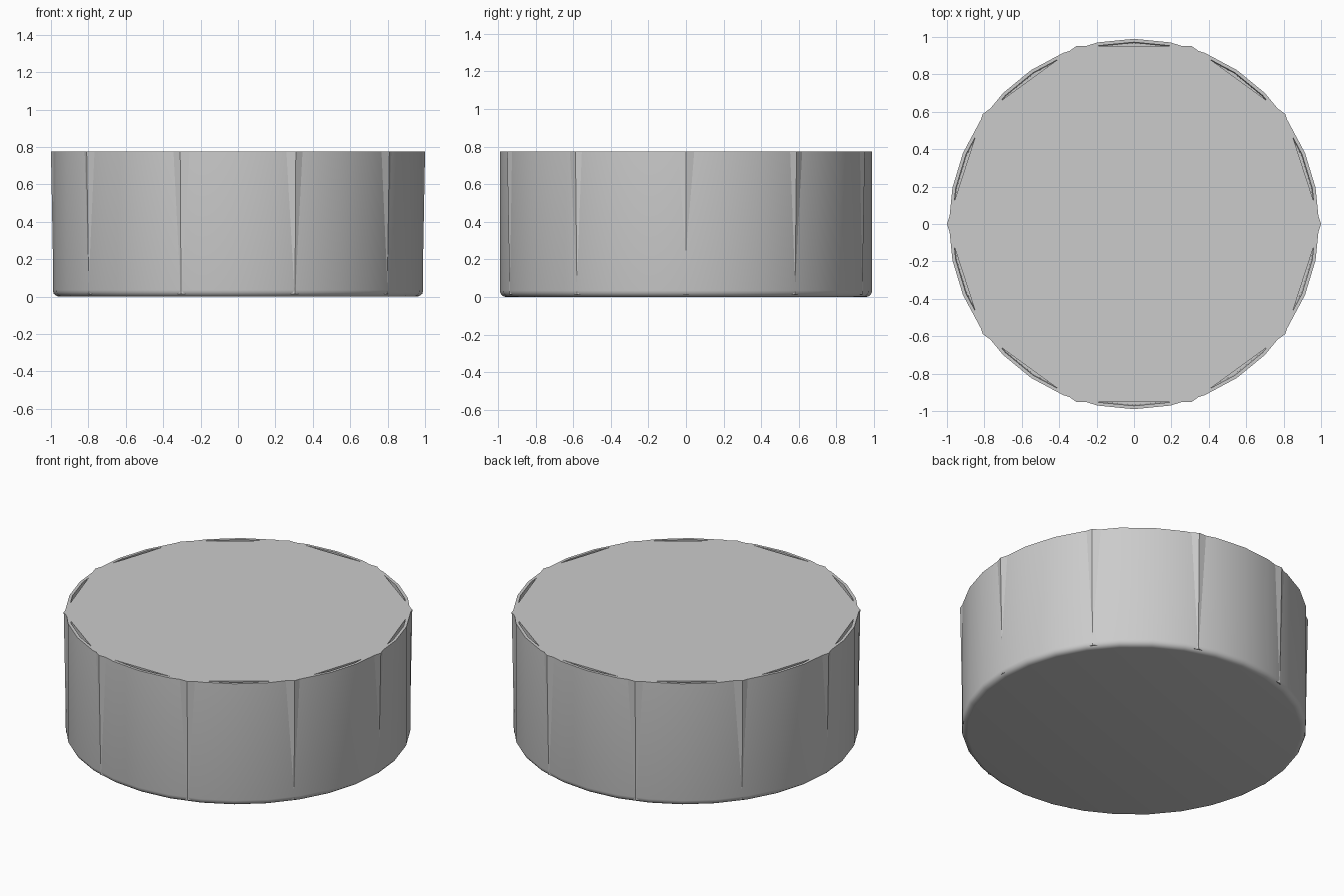
import bpy, bmesh
from math import sin, cos, tau, pi, radians

if "Cube" in bpy.data.objects:
    bpy.data.objects.remove(bpy.data.objects["Cube"])


def lathe(name, profile, sides):
    """Revolve (radius, z) points around z; zero radius becomes a flat cap."""
    bm = bmesh.new()
    rings = []
    for r, z in profile:
        if r > 0:
            rings.append([bm.verts.new((r * cos(tau * i / sides), r * sin(tau * i / sides), z))
                          for i in range(sides)])
    for a, b in zip(rings, rings[1:]):
        for i in range(sides):
            j = (i + 1) % sides
            bm.faces.new((a[i], a[j], b[j], b[i]))
    bm.faces.new(rings[0])
    bm.faces.new(rings[-1])
    bmesh.ops.recalc_face_normals(bm, faces=bm.faces)
    mesh = bpy.data.meshes.new(name)
    bm.to_mesh(mesh)
    bm.free()
    obj = bpy.data.objects.new(name, mesh)
    bpy.context.collection.objects.link(obj)
    return obj


TOP = 0.775

# thin round cup with a rounded bottom edge, open at the top
R, B = 0.99, 0.035
edge = [(R - B + B * sin(a), B - B * cos(a)) for a in [pi / 2 * k / 4 for k in range(5)]]
cup = lathe("outer_cup", edge + [(R, TOP), (0.972, TOP), (0.967, 0.02)], 32)

# ten-sided filling, slightly wider at the top so its corners pierce the cup
filling = lathe("ten_sided_filling", [(0.986, 0.014), (1.0, TOP)], 10)

# smooth curved wall with crisp rims
bpy.ops.object.select_all(action='DESELECT')
cup.select_set(True)
bpy.context.view_layer.objects.active = cup
bpy.ops.object.shade_smooth_by_angle(angle=radians(30))
